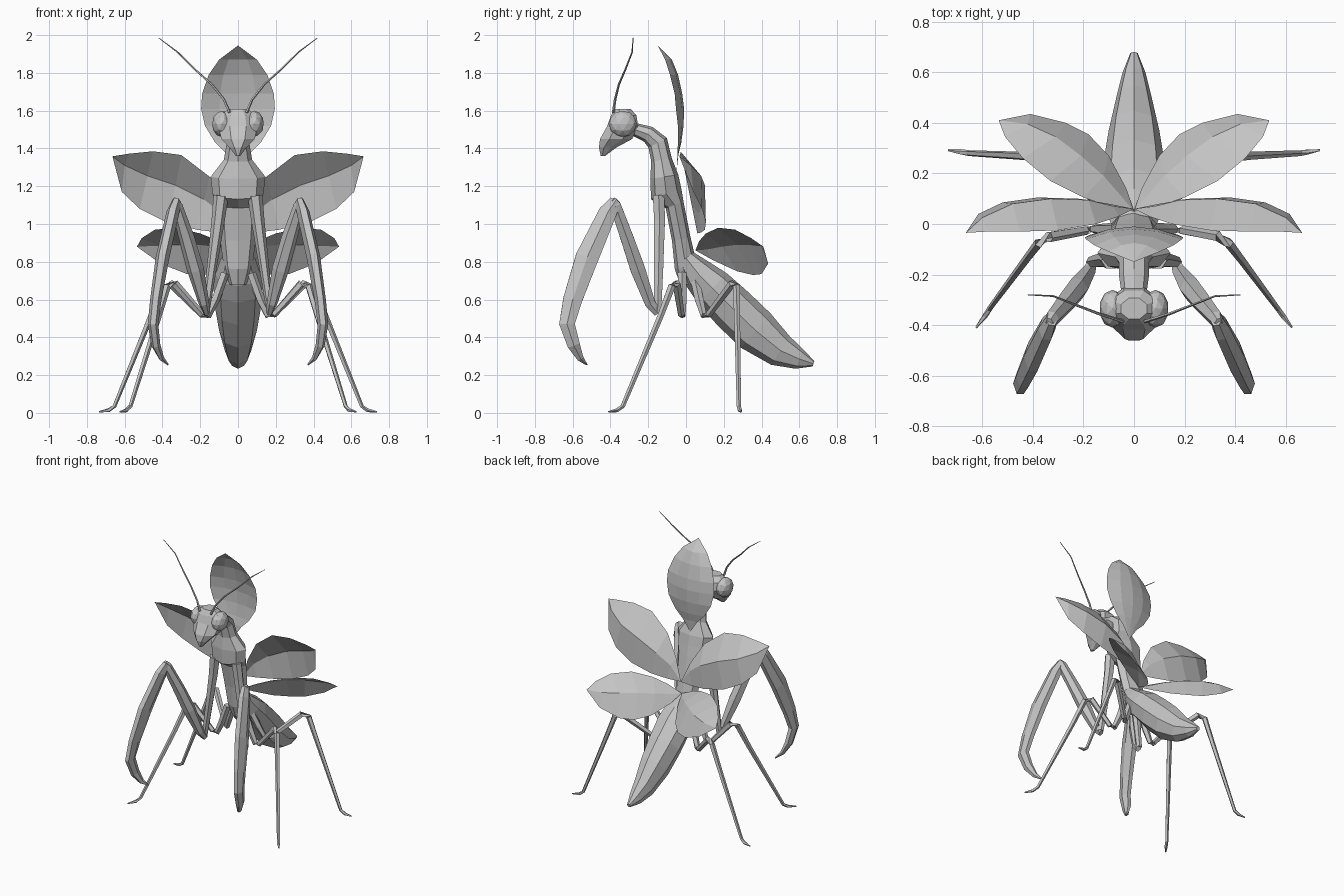
import bpy, bmesh, math
from mathutils import Vector

grey = bpy.data.materials.new("light_grey")
grey.diffuse_color = (0.55, 0.55, 0.55, 1)


def finish(name, bm, closed=True):
    if closed:
        bmesh.ops.recalc_face_normals(bm, faces=bm.faces)
    me = bpy.data.meshes.new(name)
    bm.to_mesh(me)
    bm.free()
    me.materials.append(grey)
    ob = bpy.data.objects.new(name, me)
    bpy.context.collection.objects.link(ob)
    return ob


def loft(name, pts, n=6, turn=0.0, level=False, s=1):
    """Rings along a path; each point is x, y, z, half width, half depth."""
    bm = bmesh.new()
    path = [Vector((s * p[0], p[1], p[2])) for p in pts]
    rings = []
    for i, p in enumerate(pts):
        t = (path[min(i + 1, len(pts) - 1)] - path[max(i - 1, 0)]).normalized()
        if level:
            t = Vector((0, 0, 1))
        side = Vector((1, 0, 0))
        side = (side - t * side.dot(t)).normalized()
        up = t.cross(side)
        ring = []
        for k in range(n):
            a = turn + 2 * math.pi * k / n
            ring.append(bm.verts.new(path[i] + side * p[3] * math.cos(a) + up * p[4] * math.sin(a)))
        rings.append(ring)
    for r, q in zip(rings, rings[1:]):
        for k in range(n):
            bm.faces.new((r[k], r[(k + 1) % n], q[(k + 1) % n], q[k]))
    bm.faces.new(rings[0])
    bm.faces.new(rings[-1])
    return finish(name, bm)


def leaf(name, base, tip, edge_a, mid, edge_b, cols, s=1):
    """Cupped single-sheet petal from an edge, a midrib and a second edge."""
    bm = bmesh.new()

    def vert(p):
        return bm.verts.new((s * p[0], p[1], p[2]))
    rows = []
    for a, m, b in zip(edge_a, mid, edge_b):
        a, m, b = Vector(a), Vector(m), Vector(b)
        row = []
        for c in range(cols + 1):
            t = c / cols
            row.append(vert(a * (2 * (t - .5) * (t - 1)) + m * (4 * t * (1 - t)) + b * (2 * t * (t - .5))))
        rows.append(row)
    root, end = vert(base), vert(tip)
    for c in range(cols):
        bm.faces.new((root, rows[0][c + 1], rows[0][c]))
        bm.faces.new((end, rows[-1][c], rows[-1][c + 1]))
        for r, q in zip(rows, rows[1:]):
            bm.faces.new((r[c], r[c + 1], q[c + 1], q[c]))
    return finish(name, bm)


# Neck, shield and thorax
loft("thorax", [(0, -.27, 1.50, .05, .035), (0, -.20, 1.475, .06, .045), (0, -.15, 1.43, .06, .055),
                (0, -.13, 1.34, .075, .055), (0, -.115, 1.25, .145, .075), (0, -.105, 1.16, .135, .085),
                (0, -.06, 1.10, .11, .05), (0, -.025, .92, .095, .05), (0, 0, .77, .075, .06),
                (0, .01, .68, .045, .04)], 8)

# Abdomen
loft("abdomen", [(0, 0, .82, .09, .05), (0, .07, .73, .12, .09), (0, .14, .66, .13, .11),
                 (0, .25, .55, .12, .12), (0, .37, .435, .10, .12), (0, .50, .33, .07, .09),
                 (0, .60, .285, .045, .055), (0, .675, .26, .015, .015)], 8)

# Head: level rings from the mouth up to the crown
loft("head", [(0, -.44, 1.36, .012, .012), (0, -.415, 1.405, .05, .05), (0, -.37, 1.45, .095, .092),
              (0, -.335, 1.52, .115, .088), (0, -.33, 1.575, .10, .073), (0, -.335, 1.61, .055, .045)],
     8, math.pi / 8, level=True)

for s, tag in ((1, "left"), (-1, "right")):
    # Eyes
    bm = bmesh.new()
    bmesh.ops.create_icosphere(bm, subdivisions=2, radius=1)
    for v in bm.verts:
        v.co = Vector((s * .085, -.335, 1.53)) + Vector((v.co.x * .053, v.co.y * .075, v.co.z * .07))
    finish("eye_" + tag, bm)

    # Antennae
    loft("antenna_" + tag, [(.045, -.385, 1.59, .008, .008), (.075, -.375, 1.66, .007, .007),
                            (.14, -.355, 1.74, .006, .006), (.23, -.32, 1.82, .005, .005),
                            (.32, -.285, 1.91, .004, .004), (.42, -.28, 1.985, .002, .002)], 5, s=s)

    # Raptorial front legs
    loft("front_coxa_" + tag, [(.09, -.145, 1.15, .04, .035), (.105, -.14, 1.02, .035, .033),
                               (.14, -.145, .76, .026, .028), (.17, -.15, .54, .02, .022)], 6, s=s)
    loft("front_femur_" + tag, [(.165, -.15, .53, .018, .025), (.18, -.19, .58, .028, .032),
                                (.225, -.255, .76, .045, .045), (.27, -.31, .92, .042, .04),
                                (.325, -.375, 1.10, .03, .034), (.335, -.39, 1.13, .015, .02)], 6, s=s)
    loft("front_tibia_" + tag, [(.325, -.375, 1.12, .025, .035), (.345, -.415, 1.06, .034, .055),
                                (.40, -.525, .82, .036, .07), (.435, -.60, .60, .03, .058),
                                (.45, -.63, .47, .028, .048), (.435, -.595, .36, .024, .038),
                                (.405, -.56, .29, .014, .02), (.37, -.525, .255, .004, .004)], 6, s=s)

    # Walking legs
    loft("middle_leg_" + tag, [(.07, -.02, .74, .025, .025), (.12, -.02, .60, .024, .024),
                               (.16, -.02, .515, .02, .018), (.19, -.025, .52, .018, .018),
                               (.335, -.05, .685, .022, .022), (.375, -.075, .67, .02, .02),
                               (.425, -.14, .50, .017, .017), (.57, -.335, .035, .011, .012),
                               (.59, -.365, .014, .011, .011), (.625, -.41, .006, .004, .004)], 5, s=s)
    loft("hind_leg_" + tag, [(.06, .04, .74, .025, .025), (.12, .07, .60, .024, .024),
                             (.16, .095, .515, .02, .018), (.19, .12, .52, .018, .018),
                             (.355, .245, .685, .022, .022), (.40, .267, .67, .02, .02),
                             (.455, .27, .53, .017, .017), (.655, .28, .035, .011, .012),
                             (.685, .285, .014, .011, .011), (.735, .292, .006, .004, .004)], 5, s=s)

    # Upper side petals
    leaf("upper_wing_" + tag, (0, .06, .95), (.665, -.035, 1.358),
         [(.06, .03, 1.10), (.15, 0, 1.25), (.30, -.025, 1.365), (.45, -.03, 1.385), (.58, -.03, 1.372)],
         [(.08, .07, 1.055), (.18, .095, 1.13), (.33, .10, 1.205), (.48, .08, 1.255), (.60, .025, 1.31)],
         [(.10, .08, .955), (.22, .10, .97), (.38, .105, 1.01), (.52, .085, 1.08), (.615, .04, 1.17)], 2, s)

    # Lower side petals
    leaf("lower_wing_" + tag, (0, .05, .86), (.535, .41, .88),
         [(.10, .07, .91), (.20, .105, .95), (.33, .17, .98), (.44, .26, .97), (.51, .345, .925)],
         [(.05, .11, .865), (.12, .19, .88), (.21, .27, .89), (.31, .345, .89), (.42, .395, .885)],
         [(.03, .14, .81), (.10, .27, .75), (.18, .355, .73), (.27, .40, .735), (.41, .435, .79)], 2, s)

# Tall rear petal behind the head: y of rim, y of midrib, z, half width
rows = [(-.045, -.04, 1.37, .06), (-.043, -.025, 1.43, .12), (-.043, -.013, 1.52, .175),
        (-.053, -.01, 1.61, .195), (-.06, -.02, 1.69, .19), (-.085, -.042, 1.79, .155),
        (-.11, -.075, 1.87, .10)]
leaf("rear_wing", (0, -.05, 1.28), (0, -.15, 1.945),
     [(-w, r, z) for r, m, z, w in rows], [(0, m, z) for r, m, z, w in rows],
     [(w, r, z) for r, m, z, w in rows], 4)
